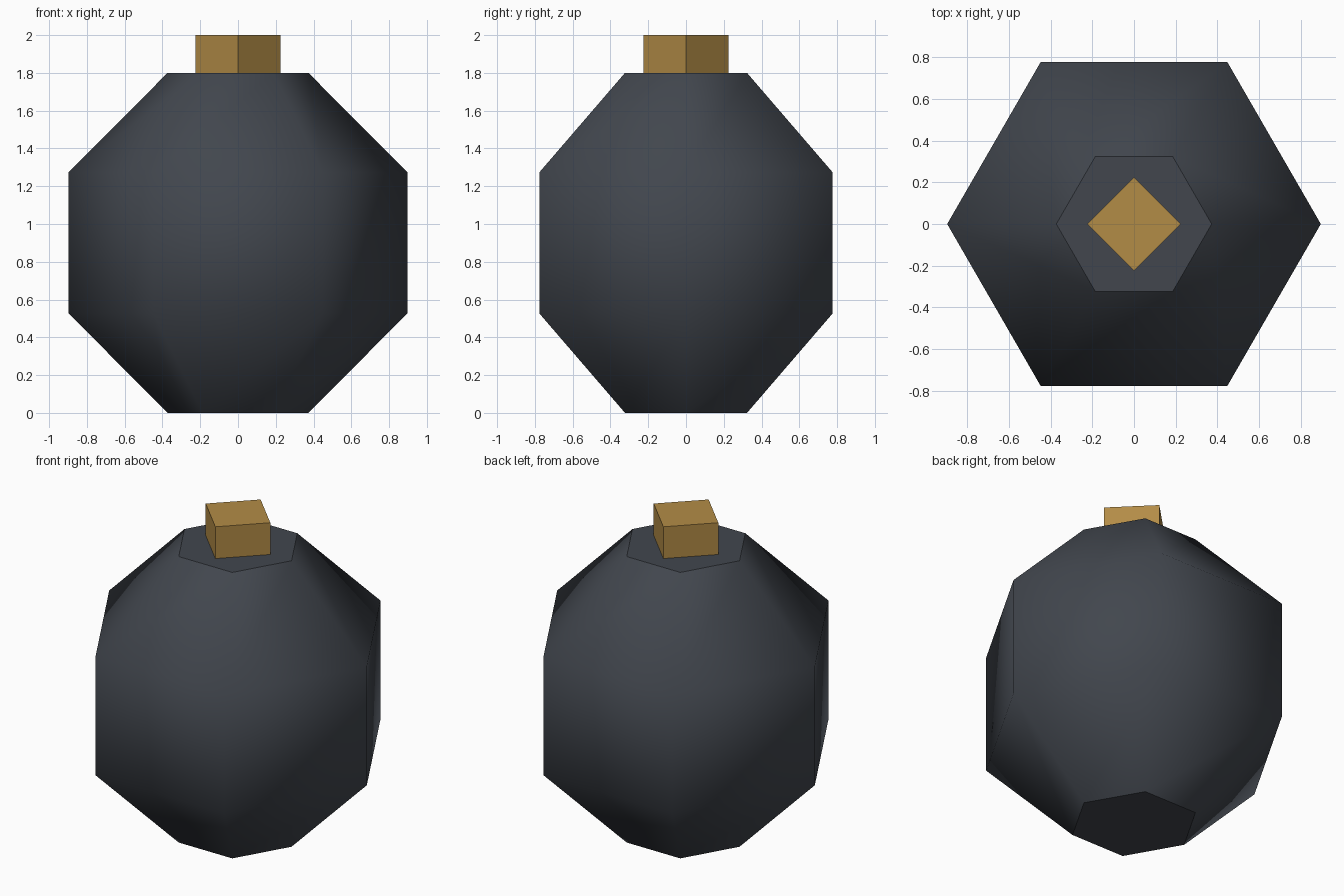
import bpy, bmesh, math

if "Cube" in bpy.data.objects:
    bpy.data.objects.remove(bpy.data.objects["Cube"])


def material(name, rgb):
    m = bpy.data.materials.new(name)
    m.diffuse_color = (*rgb, 1.0)
    m.use_nodes = True
    m.node_tree.nodes["Principled BSDF"].inputs["Base Color"].default_value = m.diffuse_color
    return m


def lathe(name, profile, sides, mat, smooth_sides):
    """Stack of regular polygon rings (radius, z), closed by flat caps."""
    bm = bmesh.new()
    rings = []
    for r, z in profile:
        rings.append([bm.verts.new((r * math.cos(math.tau * i / sides),
                                    r * math.sin(math.tau * i / sides), z))
                      for i in range(sides)])
    for low, high in zip(rings, rings[1:]):
        for i in range(sides):
            j = (i + 1) % sides
            face = bm.faces.new((low[i], low[j], high[j], high[i]))
            face.smooth = smooth_sides
    caps = [bm.faces.new(rings[0][::-1]), bm.faces.new(rings[-1])]
    # Caps stay crisp against the rounded sides
    for cap in caps:
        for edge in cap.edges:
            edge.smooth = False
    mesh = bpy.data.meshes.new(name)
    bm.to_mesh(mesh)
    bm.free()
    mesh.materials.append(mat)
    obj = bpy.data.objects.new(name, mesh)
    bpy.context.collection.objects.link(obj)
    return obj


charcoal = material("charcoal", (0.054, 0.062, 0.076))
brass = material("brass", (0.45, 0.265, 0.062))

# Six-sided rounded body
lathe("body", [(0.373, 0.0), (0.897, 0.527), (0.897, 1.273), (0.373, 1.8)],
      6, charcoal, True)

# Square neck, corners pointing along the axes
lathe("neck", [(0.225, 1.8), (0.225, 2.0)], 4, brass, False)
